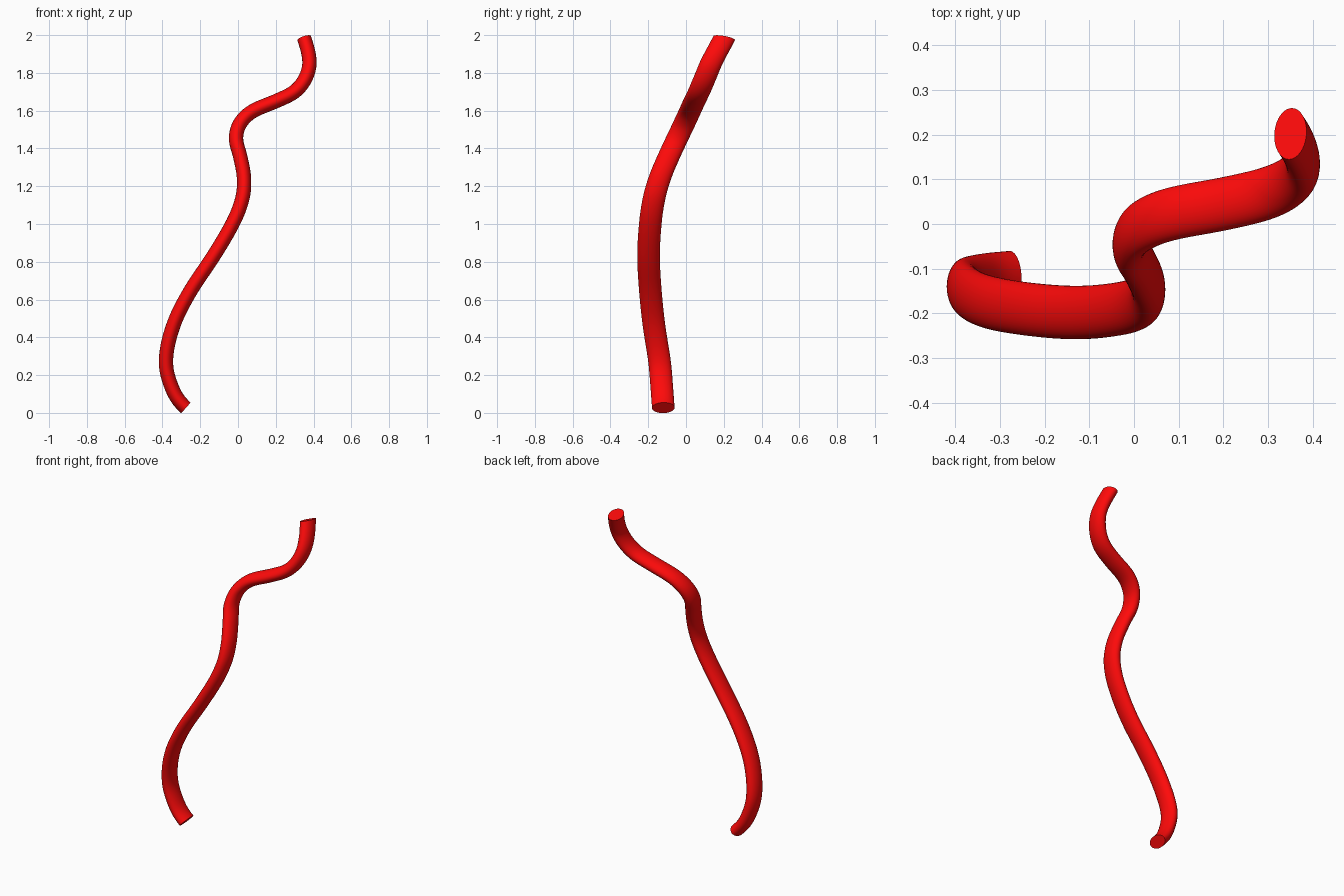
import bpy, bmesh, math
from mathutils import Vector
from mathutils.geometry import interpolate_bezier

if "Cube" in bpy.data.objects:
    bpy.data.objects.remove(bpy.data.objects["Cube"])

# Centre line of the tube
path = [Vector(p) for p in (
    (-0.277, -0.120, 0.027), (-0.344, -0.127, 0.12), (-0.381, -0.140, 0.27),
    (-0.343, -0.169, 0.46), (-0.255, -0.188, 0.64), (-0.130, -0.198, 0.83),
    (-0.025, -0.188, 1.01), (0.024, -0.168, 1.14), (0.031, -0.136, 1.25),
    (0.011, -0.090, 1.36), (-0.010, -0.048, 1.45), (0.010, -0.010, 1.53),
    (0.075, 0.020, 1.595), (0.200, 0.045, 1.65), (0.298, 0.069, 1.70),
    (0.356, 0.099, 1.77), (0.378, 0.137, 1.86), (0.350, 0.202, 1.984))]
# Round tube, stretched along y as a whole
RADIUS, STRETCH, SIDES, STEPS = 0.0378, 1.58, 40, 10
for p in path:
    p.y /= STRETCH

# Smooth curve through the points
n = len(path)
tan = [(path[min(i + 1, n - 1)] - path[max(i - 1, 0)]).normalized() for i in range(n)]
tan[0] = Vector((-0.74, -0.04, 0.67)).normalized()
tan[-1] = Vector((-0.31, 0.29, 0.95)).normalized()
line = [path[0]]
for i in range(n - 1):
    h = (path[i + 1] - path[i]).length / 3
    line += interpolate_bezier(path[i], path[i] + tan[i] * h,
                               path[i + 1] - tan[i + 1] * h, path[i + 1], STEPS)[1:]

# Even out small bumps without shrinking the bends
for k in range(80):
    f = -0.52 if k % 2 else 0.5
    line = [line[0]] + [b + ((a + c) / 2 - b) * f
                        for a, b, c in zip(line, line[1:], line[2:])] + [line[-1]]

# Sweep the section
bm = bmesh.new()
rings = []
for i, p in enumerate(line):
    if i == 0:
        t = tan[0]
    elif i == len(line) - 1:
        t = tan[-1]
    else:
        t = (line[i + 1] - line[i - 1]).normalized()
    u = Vector((0, 1, 0))
    u = (u - t * u.dot(t)).normalized()
    v = u.cross(t)
    ring = []
    for k in range(SIDES):
        a = 2 * math.pi * k / SIDES
        co = p + (v * math.cos(a) + u * math.sin(a)) * RADIUS
        ring.append(bm.verts.new((co.x, co.y * STRETCH, co.z)))
    rings.append(ring)
for a, b in zip(rings, rings[1:]):
    for k in range(SIDES):
        m = (k + 1) % SIDES
        bm.faces.new((a[k], a[m], b[m], b[k]))
bm.faces.new(rings[0][::-1])
bm.faces.new(rings[-1])
bmesh.ops.recalc_face_normals(bm, faces=bm.faces)

mesh = bpy.data.meshes.new("wavy_tube")
bm.to_mesh(mesh)
bm.free()
tube = bpy.data.objects.new("wavy_tube", mesh)
bpy.context.collection.objects.link(tube)

# Red finish
red = bpy.data.materials.new("red")
red.diffuse_color = (1.0, 0.003, 0.003, 1)
red.use_nodes = True
red.node_tree.nodes["Principled BSDF"].inputs["Base Color"].default_value = red.diffuse_color
mesh.materials.append(red)

bpy.context.view_layer.objects.active = tube
tube.select_set(True)
bpy.ops.object.shade_smooth_by_angle(angle=math.radians(40))
